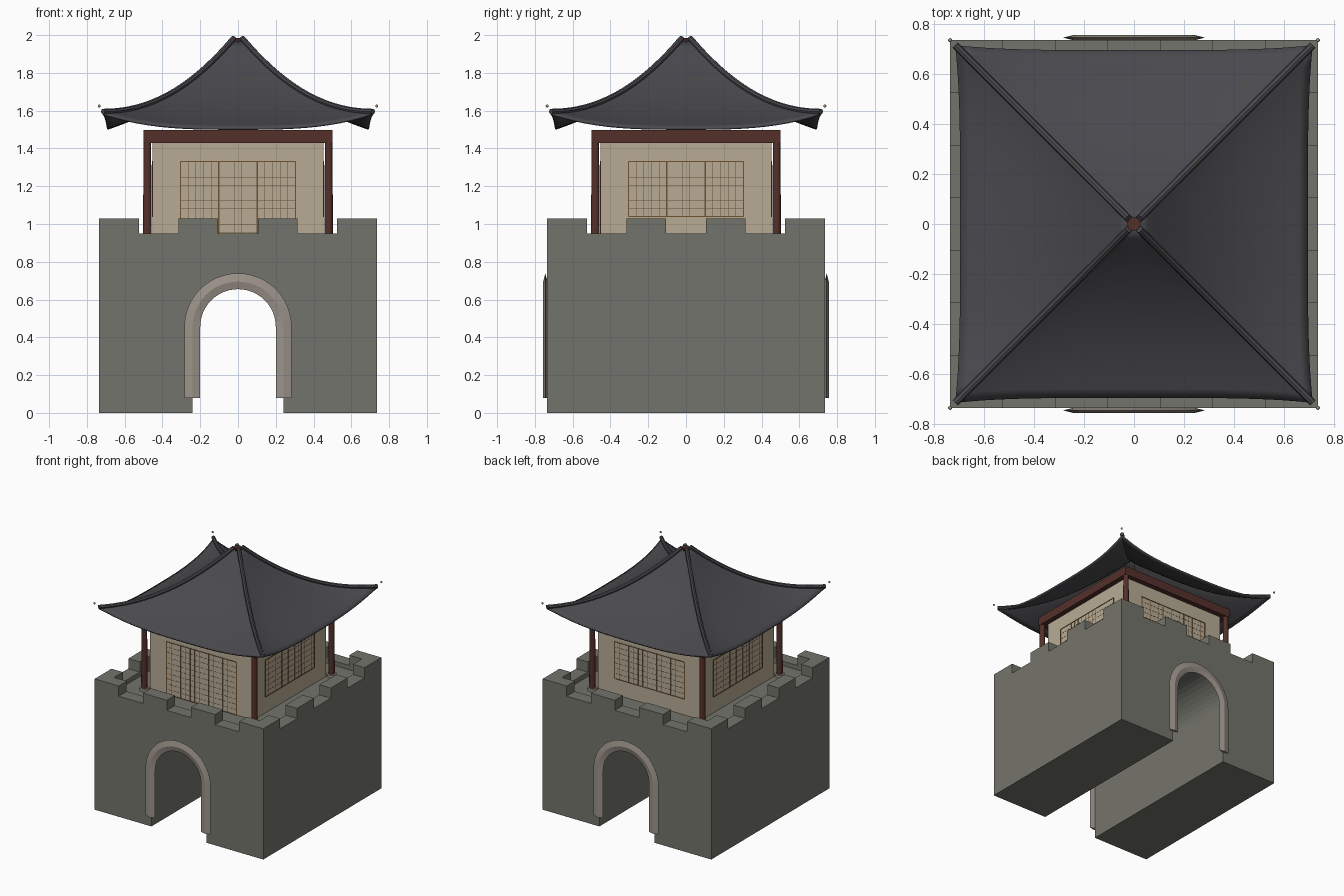
import bpy, bmesh, math
from mathutils import Vector, Matrix

if "Cube" in bpy.data.objects:
    bpy.data.objects.remove(bpy.data.objects["Cube"], do_unlink=True)


def material(name, r, g, b):
    m = bpy.data.materials.new(name)
    m.use_nodes = True
    m.diffuse_color = (r, g, b, 1)
    m.node_tree.nodes["Principled BSDF"].inputs["Base Color"].default_value = (r, g, b, 1)
    return m


STONE = material("grey stone", .175, .175, .15)
TRIM = material("pale stone", .33, .29, .25)
PLASTER = material("beige plaster", .48, .41, .30)
WOOD = material("red brown wood", .09, .03, .023)
LATTICE = material("lattice brown", .16, .085, .03)
TILE = material("dark roof tile", .068, .066, .074)


def finish(name, bm, mat, smooth=False):
    mesh = bpy.data.meshes.new(name)
    bm.to_mesh(mesh)
    bm.free()
    mesh.materials.append(mat)
    ob = bpy.data.objects.new(name, mesh)
    bpy.context.collection.objects.link(ob)
    if smooth:
        bpy.ops.object.select_all(action='DESELECT')
        ob.select_set(True)
        bpy.context.view_layer.objects.active = ob
        bpy.ops.object.shade_smooth_by_angle(angle=math.radians(40))
    return ob


def box(bm, x0, x1, y0, y1, z0, z1, turn=0):
    centre = Vector((x0 + x1, y0 + y1, z0 + z1)) / 2
    m = (Matrix.Rotation(turn, 4, 'Z') @ Matrix.Translation(centre)
         @ Matrix.Diagonal((x1 - x0, y1 - y0, z1 - z0, 1)))
    bmesh.ops.create_cube(bm, size=1, matrix=m)


def cylinder(bm, x, y, r, z0, z1, sides, r_top=None):
    bmesh.ops.create_cone(bm, cap_ends=True, segments=sides, radius1=r, radius2=r_top or r,
                          depth=z1 - z0, matrix=Matrix.Translation((x, y, (z0 + z1) / 2)))


def sweep(bm, rings):
    """Skin a list of closed rings of points and cap both ends."""
    rows = [[bm.verts.new(p) for p in ring] for ring in rings]
    n = len(rows[0])
    for a, b in zip(rows, rows[1:]):
        for i in range(n):
            j = (i + 1) % n
            bm.faces.new((a[i], a[j], b[j], b[i]))
    bm.faces.new(rows[0])
    bm.faces.new(rows[-1])
    bmesh.ops.recalc_face_normals(bm, faces=bm.faces)


HALF, FLOOR, SILL, TOP = .735, .915, .95, 1.03
ARCH_R, ARCH_Z = .24, .455
TURNS = [k * math.pi / 2 for k in range(4)]
CORNERS = [(sx, sy) for sx in (-1, 1) for sy in (-1, 1)]


def arch(steps):
    """Points of the arch in x and z, with the outward direction."""
    for i in range(steps + 1):
        a = math.pi * (1 - i / steps)
        d = Vector((math.cos(a), 0, math.sin(a)))
        yield Vector((0, 0, ARCH_Z)) + d * ARCH_R, d


# Gate block with a passage from front to back
bm = bmesh.new()
outline = [(-HALF, FLOOR), (-HALF, 0), (-ARCH_R, 0)]
outline += [(p.x, p.z) for p, d in arch(20)]
outline += [(ARCH_R, 0), (HALF, 0), (HALF, FLOOR)]
sweep(bm, [[(x, y, z) for x, z in outline] for y in (-HALF, HALF)])
finish("gate_block", bm, STONE)

# Parapet and its battlements
bm = bmesh.new()
THICK, STEP = .1, HALF * 2 / 7
for t in TURNS:
    box(bm, -HALF, HALF - THICK, -HALF, -HALF + THICK, FLOOR, SILL, t)
    for k in (2, 4):
        x = -HALF + k * STEP
        box(bm, x, x + STEP, -HALF, -HALF + THICK, SILL, TOP, t)
    box(bm, -HALF, -HALF + STEP, -HALF, -HALF + THICK, SILL, TOP, t)
    box(bm, -HALF, -HALF + THICK, -HALF + THICK, -HALF + STEP, SILL, TOP, t)
finish("parapet", bm, STONE)

# Arch surrounds, front and back
for name, y in (("front_arch_trim", -.745), ("back_arch_trim", .745)):
    bm = bmesh.new()
    left, right = Vector((-1, 0, 0)), Vector((1, 0, 0))
    path = [(Vector((-ARCH_R, 0, .08)), left)] + list(arch(24))
    path.append((Vector((ARCH_R, 0, .08)), right))
    rings = []
    for p, d in path:
        c, side = p + Vector((0, y, 0)), Vector((0, .011, 0))
        rings.append([c + d * .044, c + side, c - d * .04, c - side])
    sweep(bm, rings)
    finish(name, bm, TRIM)

# Pavilion walls
WALL = .452
bm = bmesh.new()
box(bm, -WALL, WALL, -WALL, WALL, FLOOR, 1.49)
finish("pavilion_walls", bm, PLASTER)

# Columns on stone pads, tied by beams
columns, pads, beams = bmesh.new(), bmesh.new(), bmesh.new()
for sx, sy in CORNERS:
    cylinder(columns, sx * .48, sy * .48, .023, FLOOR, 1.44, 12, .02)
    cylinder(pads, sx * .48, sy * .48, .036, FLOOR, FLOOR + .02, 12)
for t in TURNS:
    box(beams, -.5, .46, -.5, -.46, 1.43, 1.498, t)
finish("columns", columns, WOOD, True)
finish("column_pads", pads, TRIM)
finish("beams", beams, WOOD)

# Lattice doors on the front, lattice windows on the other sides
for t, name in zip(TURNS, ("front_doors", "left_window", "back_window", "right_window")):
    bm = bmesh.new()
    z0, z1, w = (FLOOR if t == 0 else 1.04), 1.33, .305
    edges = [-w, -w / 3, w / 3, w]
    for x in edges:
        box(bm, x - .003, x + .003, -WALL - .003, -WALL, z0, z1, t)
    for z in (z0, z1):
        box(bm, -w, w, -WALL - .003, -WALL, z - .003, z + .003, t)
    for a in edges[:-1]:
        for k in range(1, 5):
            x = a + k * w * 2 / 15
            box(bm, x - .001, x + .001, -WALL - .001, -WALL, z0, z1, t)
    rows = round((z1 - z0) / .042)
    for k in range(1, rows):
        z = z0 + (z1 - z0) * k / rows
        box(bm, -w, w, -WALL - .001, -WALL, z - .001, z + .001, t)
    finish(name, bm, LATTICE)


# Swept roof with raised corners
def hip(t):
    return min(1.59 + .416 * (1 - t) ** 2.1, 1.97)


def roof_point(t, s):
    out = t * (.695 + .02 * s ** 4)
    return Vector((s * .715 * t, -out, hip(t) - .08 * t ** 3 * (1 - abs(s) ** 3)))


bm = bmesh.new()
ROWS, COLS = 18, 24
for turn in TURNS:
    rot = Matrix.Rotation(turn, 3, 'Z')
    grid = [[bm.verts.new(rot @ roof_point(.03 + .97 * r / ROWS, 2 * c / COLS - 1))
             for c in range(COLS + 1)] for r in range(ROWS + 1)]
    for a, b in zip(grid, grid[1:]):
        for c in range(COLS):
            bm.faces.new((a[c], b[c], b[c + 1], a[c + 1]))
bmesh.ops.remove_doubles(bm, verts=bm.verts, dist=.0003)
bm.normal_update()
bmesh.ops.reverse_faces(bm, faces=[f for f in bm.faces if f.normal.z < 0])
roof = finish("roof", bm, TILE, True)
shell = roof.modifiers.new("thickness", 'SOLIDIFY')
shell.thickness, shell.offset = .012, -1

# Hip ridges and corner beads
ridges, beads = bmesh.new(), bmesh.new()
for sx, sy in CORNERS:
    part = []
    across = Vector((-sy, sx, 0)).normalized()
    for k in range(21):
        t = .03 + .97 * k / 20
        z = 1.59 + .416 * (1 - t) ** 2.1 + .005
        slope = -.416 * 2.1 * (1 - t) ** 1.1
        along = Vector((sx * .715, sy * .715, slope)).normalized()
        up = along.cross(across)
        c = Vector((sx * .715 * t, sy * .715 * t, z))
        part.append([c + .015 * (across * math.cos(a) + up * math.sin(a))
                     for a in (i * math.pi / 4 for i in range(8))])
    sweep(ridges, part)
    bmesh.ops.create_uvsphere(beads, u_segments=10, v_segments=6, radius=.008,
                              matrix=Matrix.Translation((sx * HALF, sy * HALF, 1.625)))
finish("hip_ridges", ridges, TILE, True)
finish("corner_beads", beads, TRIM, True)

# Cap at the peak
bm = bmesh.new()
cylinder(bm, 0, 0, .028, 1.95, 1.985, 8)
finish("peak_cap", bm, WOOD)
